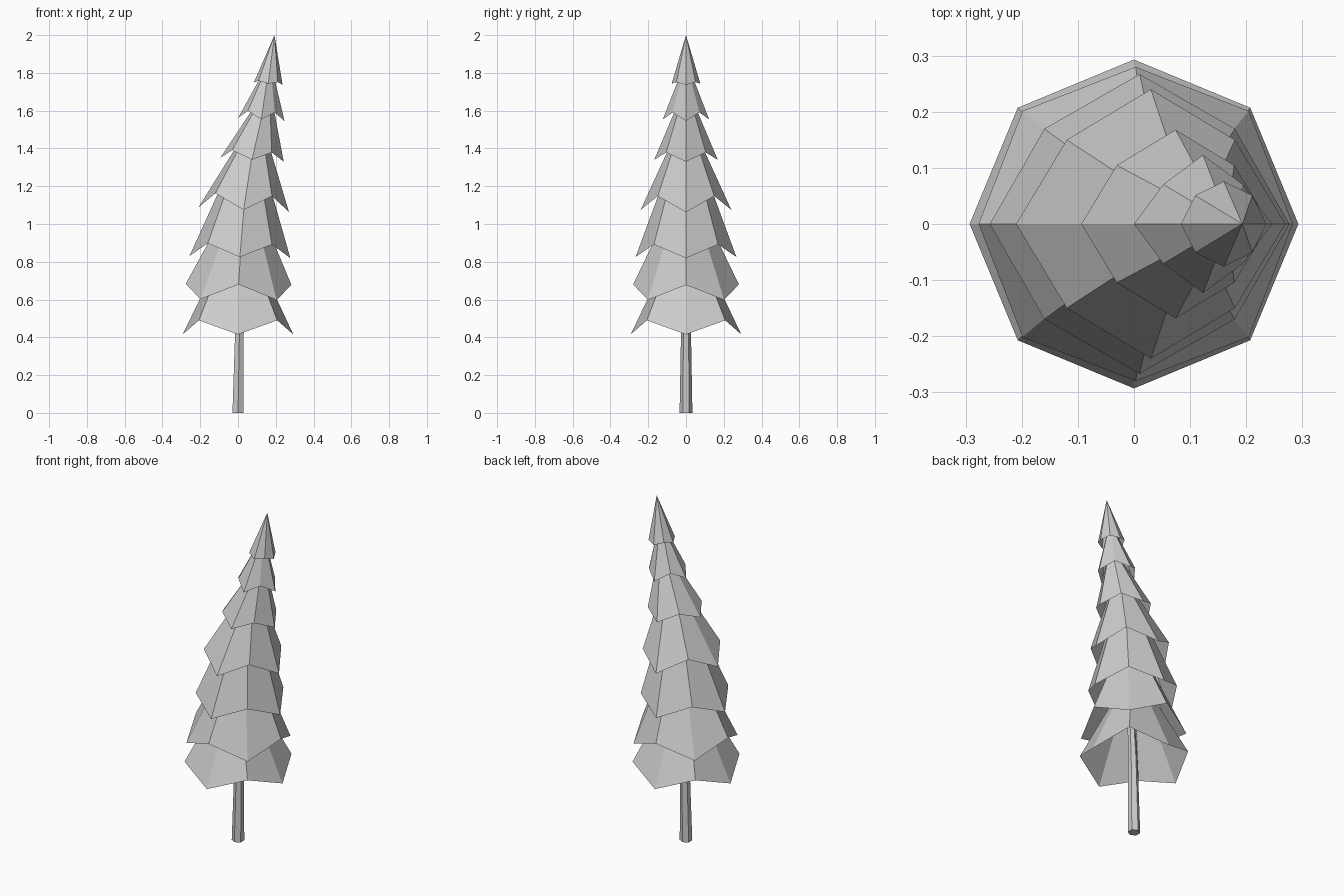
import bpy, bmesh, math

cube = bpy.data.objects.get("Cube")
if cube:
    bpy.data.objects.remove(cube, do_unlink=True)

grey = bpy.data.materials.new("plain grey")
grey.use_nodes = True
grey.diffuse_color = (0.6, 0.6, 0.6, 1)
grey.node_tree.nodes["Principled BSDF"].inputs["Base Color"].default_value = (0.6, 0.6, 0.6, 1)


def finish(name, bm):
    mesh = bpy.data.meshes.new(name)
    bm.to_mesh(mesh)
    bm.free()
    mesh.materials.append(grey)
    obj = bpy.data.objects.new(name, mesh)
    bpy.context.collection.objects.link(obj)


def skirt(name, centre_x, axis_r, axis_z, diag_r, diag_z, tilt, apex_x, apex_z):
    """Open eight-sided cone whose rim zigzags and tilts along x."""
    bm = bmesh.new()
    rim = []
    for i in range(8):
        r, z = (diag_r, diag_z) if i % 2 else (axis_r, axis_z)
        a = math.pi * i / 4
        dx, dy = r * math.cos(a), r * math.sin(a)
        rim.append(bm.verts.new((centre_x + dx, dy, z - tilt * dx)))
    apex = bm.verts.new((apex_x, 0, apex_z))
    for i in range(8):
        bm.faces.new((rim[i], rim[(i + 1) % 8], apex))
    finish(name, bm)


# Foliage tiers, bottom to top:
# centre x, axis radius and height, diagonal radius and height, tilt, apex x and z
tiers = [
    (0.0, 0.293, 0.415, 0.293, 0.49, 0.0, 0.005, 1.03),
    (0.003, 0.28, 0.68, 0.285, 0.6, 0.01, 0.04, 1.26),
    (0.01, 0.267, 0.825, 0.24, 0.895, 0.02, 0.07, 1.55),
    (0.03, 0.24, 1.075, 0.212, 1.155, 0.05, 0.11, 1.6),
    (0.074, 0.168, 1.34, 0.148, 1.385, 0.06, 0.165, 1.74),
    (0.123, 0.123, 1.553, 0.1, 1.595, 0.06, 0.17, 1.87),
    (0.16, 0.076, 1.743, 0.072, 1.755, 0.08, 0.193, 2.0),
]
for number, tier in enumerate(tiers, 1):
    skirt(f"foliage_tier_{number}", *tier)

# Tapering trunk, leaning to the left and hidden by the foliage at the top
bm = bmesh.new()
rings = []
for x, z, r in [(0, 0, 0.034), (0.008, 0.45, 0.026), (0.03, 0.9, 0.015)]:
    angles = [math.pi * (2 * i + 1) / 6 for i in range(6)]
    rings.append([bm.verts.new((x + r * math.cos(a), r * math.sin(a), z)) for a in angles])
for low, high in zip(rings, rings[1:]):
    for i in range(6):
        j = (i + 1) % 6
        bm.faces.new((low[i], low[j], high[j], high[i]))
bm.faces.new(rings[0][::-1])
bm.faces.new(rings[-1])
finish("trunk", bm)
